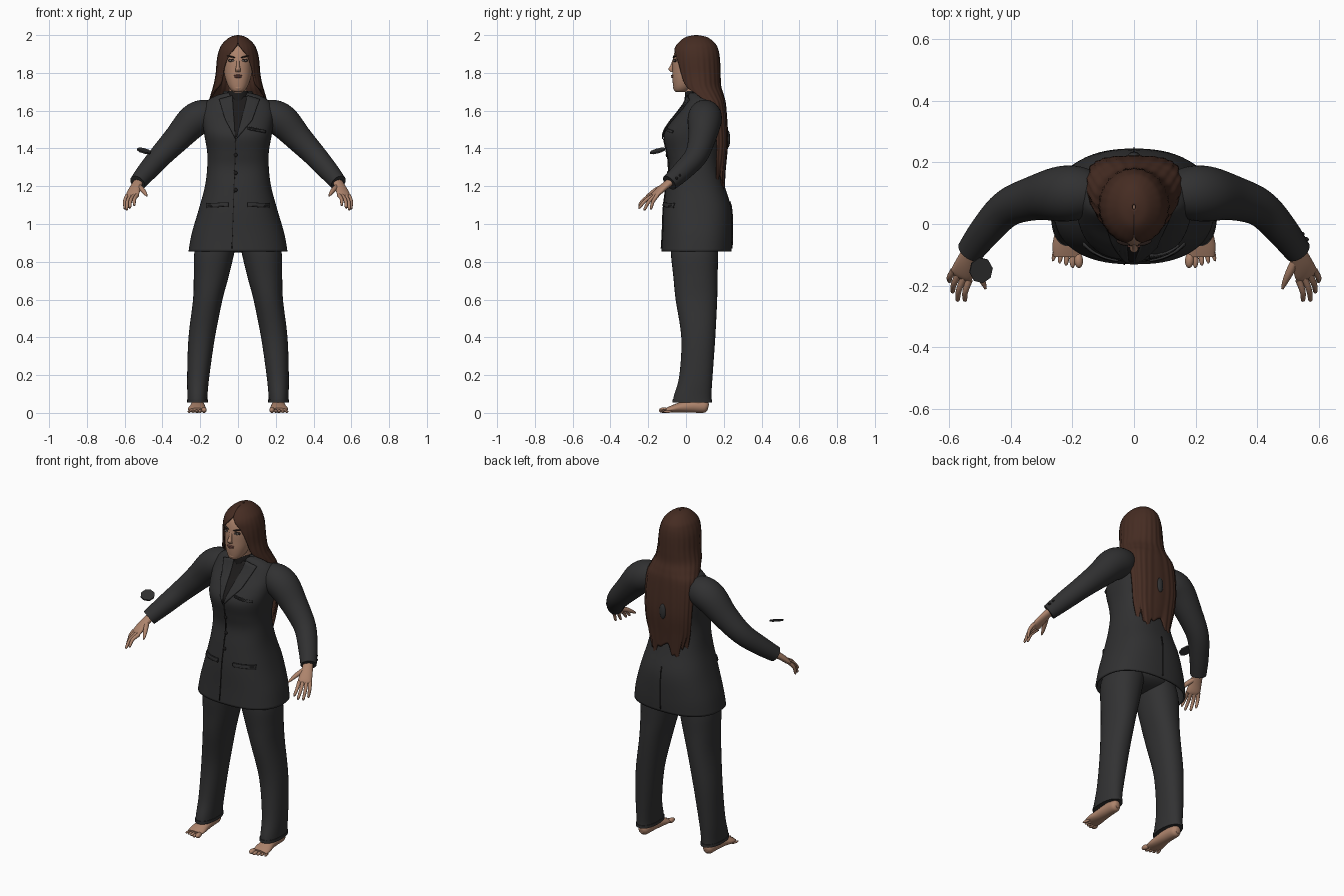
import bpy, bmesh, math
from mathutils import Vector, Matrix, Euler

if "Cube" in bpy.data.objects:
    bpy.data.objects.remove(bpy.data.objects["Cube"])

X, Z = Vector((1, 0, 0)), Vector((0, 0, 1))
made = []


def material(name, r, g, b):
    m = bpy.data.materials.new(name)
    m.use_nodes = True
    m.diffuse_color = (r, g, b, 1)
    m.node_tree.nodes["Principled BSDF"].inputs["Base Color"].default_value = (r, g, b, 1)
    return m


jacket_cloth = material("charcoal jacket", .03, .03, .031)
trouser_cloth = material("charcoal trousers", .032, .032, .033)
black = material("black shirt", .012, .011, .011)
brown = material("brown hair", .06, .025, .016)
skin = material("skin", .42, .23, .15)
lip = material("lip", .2, .08, .065)
white = material("eye white", .55, .5, .45)
dark = material("dark brow", .02, .012, .01)


def finish(name, bm, mat, thick=0, offset=-1):
    bmesh.ops.recalc_face_normals(bm, faces=bm.faces)
    me = bpy.data.meshes.new(name)
    bm.to_mesh(me)
    bm.free()
    ob = bpy.data.objects.new(name, me)
    bpy.context.collection.objects.link(ob)
    me.materials.append(mat)
    if thick:
        mod = ob.modifiers.new("thickness", "SOLIDIFY")
        mod.thickness, mod.offset = thick, offset
    made.append(ob)
    return ob


def smooth_rows(rows, steps=5):
    """Catmull-Rom interpolation of every value in the rows."""
    out = []
    for i in range(len(rows) - 1):
        p = [rows[max(0, min(len(rows) - 1, i + k))] for k in (-1, 0, 1, 2)]
        for j in range(steps):
            t = j / steps
            out.append([b + .5 * t * (c - a + t * (2*a - 5*b + 4*c - d + t * (3*(b - c) + d - a)))
                        for a, b, c, d in zip(*p)])
    return out + [list(rows[-1])]


def power(v, n):
    return math.copysign(abs(v) ** (2 / n), v)


def grid_faces(bm, rings, closed):
    for r0, r1 in zip(rings, rings[1:]):
        n = len(r0)
        for i in range(n if closed else n - 1):
            bm.faces.new((r0[i], r0[(i + 1) % n], r1[(i + 1) % n], r1[i]))


def loft(name, rows, mat, axis=None, ref=X, n=2, seg=32, cap=True, thick=0, steps=5):
    """Skin of elliptical rings (x, y, z, radius, radius) along a path."""
    rows = smooth_rows(rows, steps)
    pts = [Vector(r[:3]) for r in rows]
    bm, rings = bmesh.new(), []
    for i, r in enumerate(rows):
        t = axis or (pts[min(i + 1, len(pts) - 1)] - pts[max(i - 1, 0)]).normalized()
        a = (ref - t * ref.dot(t)).normalized()
        b = t.cross(a)
        ang = [2 * math.pi * k / seg for k in range(seg)]
        rings.append([bm.verts.new(pts[i] + a * r[3] * power(math.cos(q), n)
                                   + b * r[4] * power(math.sin(q), n)) for q in ang])
    grid_faces(bm, rings, True)
    if cap:
        bm.faces.new(rings[0])
        bm.faces.new(rings[-1])
    return finish(name, bm, mat, thick)


def ball(name, loc, size, mat, rot=(0, 0, 0)):
    bm = bmesh.new()
    bmesh.ops.create_uvsphere(bm, u_segments=20, v_segments=12, radius=1)
    bm.transform(Matrix.LocRotScale(Vector(loc), Euler(rot), Vector(size)))
    return finish(name, bm, mat)


# Jacket body: (x, y, z, half width, half depth)
torso = [(0, .055, .855, .262, .186), (0, .06, .95, .245, .185), (0, .06, 1.08, .207, .18),
         (0, .05, 1.2, .175, .155), (0, .045, 1.3, .163, .135), (0, .04, 1.38, .163, .142),
         (0, .04, 1.47, .178, .157), (0, .058, 1.54, .188, .138), (0, .08, 1.6, .19, .112),
         (0, .085, 1.65, .165, .085), (0, .08, 1.68, .115, .07), (0, .07, 1.695, .062, .058)]
loft("jacket_body", torso, jacket_cloth, axis=Z, n=2.4, seg=64, cap=False, thick=.01)
dense = smooth_rows(torso, 12)


def surface(x, z, side):
    """Depth of the jacket surface at x, z (side -1 front, 1 back)."""
    r = min(dense, key=lambda q: abs(q[2] - z))
    k = min(abs(x) / r[3], .999)
    return r[1] + side * r[4] * (1 - k ** 2.4) ** (1 / 2.4)


def patch(name, corners, mat, side=-1, lift=.004, n=10):
    """Thin cloth plate with four x, z corners laid on the jacket."""
    c = [Vector(p) for p in corners]
    bm, rings = bmesh.new(), []
    for j in range(n + 1):
        lo, hi = c[0].lerp(c[3], j / n), c[1].lerp(c[2], j / n)
        row = [lo.lerp(hi, i / n) for i in range(n + 1)]
        rings.append([bm.verts.new((p.x, surface(p.x, p.y, side) + side * lift, p.y)) for p in row])
    grid_faces(bm, rings, False)
    return finish(name, bm, mat, .007, 0)


# Jacket details
patch("shirt_front", [(-.03, 1.675), (.055, 1.675), (-.005, 1.46), (-.015, 1.46)], black)
patch("left_lapel", [(.05, 1.68), (.115, 1.66), (.075, 1.55), (-.008, 1.45)], jacket_cloth, lift=.007)
patch("right_lapel", [(-.03, 1.68), (-.1, 1.66), (-.07, 1.56), (-.014, 1.45)], jacket_cloth, lift=.007)
patch("front_seam", [(-.014, 1.45), (-.01, 1.45), (-.03, .87), (-.034, .87)], black, lift=.001)
patch("back_vent", [(-.002, 1.12), (.002, 1.12), (.002, .87), (-.002, .87)], black, side=1, lift=.001)
patch("breast_pocket", [(.05, 1.515), (.145, 1.495), (.145, 1.482), (.05, 1.502)], jacket_cloth, lift=.006)
for s, label in ((1, "left"), (-1, "right")):
    patch(label + "_pocket_flap", [(s*.05, 1.115), (s*.165, 1.11), (s*.165, 1.09), (s*.05, 1.095)],
          jacket_cloth, lift=.005)
    patch(label + "_pocket_seam", [(s*.05, 1.095), (s*.165, 1.09), (s*.165, 1.086), (s*.05, 1.091)],
          black, lift=.002)
for z in (1.365, 1.27, 1.18):
    ball("jacket_button", (-.012, surface(0, z, -1) - .003, z), (.01, .005, .01), black)
ball("back_clip", (0, .222, 1.45), (.02, .012, .045), jacket_cloth)
loft("shirt_collar", [(0, .055, 1.65, .062, .062), (0, .05, 1.69, .056, .056), (0, .05, 1.705, .053, .053)],
     black, axis=Z, cap=False, thick=.006)
loft("jacket_collar", [(0, .085, 1.65, .11, .08), (0, .085, 1.685, .085, .068), (0, .085, 1.705, .073, .062)],
     jacket_cloth, axis=Z, cap=False, thick=.006)

# Arms, hands, legs and feet on both sides
for s, label in ((1, "left"), (-1, "right")):
    def side(rows):
        return [(s * r[0],) + tuple(r[1:]) for r in rows]

    loft(label + "_sleeve", side([(.11, .095, 1.585, .06, .06), (.17, .1, 1.575, .085, .085),
         (.235, .098, 1.545, .09, .088), (.32, .085, 1.455, .073, .073), (.41, .052, 1.36, .061, .061),
         (.48, -.02, 1.28, .053, .053), (.532, -.088, 1.218, .044, .044)]), jacket_cloth, ref=Vector((0, 1, 0)))
    across = Vector((s * .86, .5, 0))
    loft(label + "_hand", side([(.522, -.072, 1.232, .026, .021), (.545, -.125, 1.19, .033, .018),
         (.558, -.16, 1.158, .038, .015), (.563, -.172, 1.145, .033, .009)]), skin, ref=across, seg=20)
    tips = [(.55, -.25, 1.1), (.574, -.25, 1.085), (.59, -.222, 1.075), (.6, -.187, 1.08)]
    for i, tip in enumerate(tips):
        k = (i - 1.5) * .02
        base = Vector((.56 + .86 * k, -.166 + .5 * k, 1.152))
        mid = base.lerp(Vector(tip), .5) + Vector((.006, -.004, .006))
        loft(label + "_finger", side([(*base, .011, .011), (*mid, .0095, .0095),
             (*base.lerp(Vector(tip), .94), .007, .007), (*tip, .003, .003)]), skin, ref=across, seg=12)
    loft(label + "_thumb", side([(.528, -.11, 1.203, .014, .014), (.505, -.158, 1.18, .013, .013),
         (.49, -.19, 1.16, .009, .009), (.482, -.21, 1.148, .004, .004)]), skin, ref=across, seg=12)

    loft(label + "_trouser_leg", side([(.1, .045, .95, .1, .12), (.125, .045, .85, .106, .125),
         (.142, .05, .72, .092, .117), (.16, .055, .6, .078, .11), (.192, .065, .4, .07, .09),
         (.21, .053, .2, .059, .088), (.215, .035, .09, .053, .099), (.215, .033, .055, .053, .103)]),
         trouser_cloth, axis=Z, n=2.2)
    loft(label + "_trouser_hem", side([(.215, .033, .072, .055, .105), (.215, .033, .055, .055, .105)]),
         trouser_cloth, axis=Z, n=2.2)
    loft(label + "_foot", side([(.215, .118, .03, .014, .016), (.215, .1, .033, .03, .032),
         (.214, .04, .036, .036, .035), (.214, -.02, .03, .041, .029), (.217, -.07, .021, .048, .02),
         (.217, -.105, .014, .044, .012)]), skin)
    loft(label + "_ankle", side([(.215, .06, .025, .032, .045), (.215, .06, .14, .03, .038)]), skin, axis=Z)
    for i in range(5):
        r = .0145 if i == 0 else .0105 - .0008 * i
        ball(label + "_toe", (s * (.18 + .0195 * i), -.118 + .007 * max(0, i - 1), r), (r, .025, r), skin,
             (0, 0, s * .08 * (i - 1)))
ball("trouser_seat", (0, .05, .91), (.2, .13, .062), trouser_cloth)
for k in range(2):
    ball("cuff_button", (.557 - .014 * k, -.05 + .017 * k, 1.243 + .015 * k), (.011, .008, .007), black)

# Floating cloth plate
bm = bmesh.new()
bmesh.ops.create_cone(bm, cap_ends=True, segments=8, radius1=.041, radius2=.041, depth=.008)
bm.transform(Matrix.LocRotScale(Vector((-.497, -.15, 1.387)), Euler((.3, .2, .2)), Vector((.95, 1.05, 1))))
finish("loose_cloth_plate", bm, jacket_cloth)

# Head and neck
loft("neck", [(0, .055, 1.6, .056, .056), (0, .045, 1.69, .047, .05), (0, .04, 1.77, .05, .055)], skin, axis=Z)
loft("head", [(0, -.032, 1.698, .016, .018), (0, -.025, 1.706, .034, .037), (0, -.012, 1.73, .052, .056),
     (0, .005, 1.77, .067, .077), (0, .02, 1.81, .075, .092), (0, .034, 1.865, .08, .104),
     (0, .045, 1.92, .079, .102), (0, .05, 1.955, .062, .08), (0, .052, 1.975, .03, .04)], skin, axis=Z, n=2.15)
loft("nose", [(0, -.062, 1.872, .008, .008), (0, -.073, 1.838, .009, .01), (0, -.08, 1.82, .013, .013),
     (0, -.074, 1.806, .013, .009)], skin, axis=Z, seg=16)
ball("upper_lip", (0, -.07, 1.786, ), (.022, .009, .005), lip)
ball("lower_lip", (0, -.07, 1.778), (.019, .0095, .006), lip)
ball("chin", (0, -.052, 1.722), (.024, .016, .016), skin)
for s, label in ((1, "left"), (-1, "right")):
    ball(label + "_eye_shadow", (s * .034, -.058, 1.866), (.021, .0075, .009), dark, (0, 0, s * .3))
    ball(label + "_eye", (s * .034, -.062, 1.865), (.014, .0065, .005), white, (0, 0, s * .3))
    ball(label + "_iris", (s * .033, -.066, 1.866), (.005, .004, .005), dark)
    ball(label + "_brow", (s * .036, -.061, 1.886), (.023, .008, .004), dark, (0, -s * .22, s * .3))

# Hair: (z, centre y, half width, half depth, half sweep in degrees, squareness)
hair = [(2.0, .055, .006, .008, 180, 2), (1.988, .055, .045, .06, 180, 2), (1.955, .055, .082, .1, 178, 2),
        (1.925, .053, .098, .117, 166, 2), (1.89, .055, .108, .122, 152, 2), (1.85, .057, .113, .123, 143, 2),
        (1.79, .062, .118, .12, 135, 2), (1.73, .07, .13, .115, 128, 2), (1.68, .095, .145, .105, 105, 2.2),
        (1.62, .12, .157, .092, 86, 2.6), (1.45, .132, .155, .09, 80, 3), (1.32, .13, .142, .083, 78, 3),
        (1.21, .13, .115, .076, 76, 3)]
bm, rings = bmesh.new(), []
for z, cy, rx, ry, sweep, n in smooth_rows(hair):
    ring, tail = [], max(0, min(1, (1.34 - z) / .12))
    for i in range(81):
        t = math.radians(min(sweep, 180)) * (i / 40 - 1)
        w = 1 + .013 * math.cos(24 * t) * min(1, (2 - z) * 6)
        drop = tail * (.035 * -math.cos(6 * t) + .015 * math.sin(17 * t))
        ring.append(bm.verts.new((rx * w * power(math.sin(t), n), cy + ry * w * power(math.cos(t), n), z - drop)))
    rings.append(ring)
grid_faces(bm, rings, False)
finish("long_hair", bm, brown, .01)

# Smooth shading with kept edges
bpy.ops.object.select_all(action="DESELECT")
for ob in made:
    ob.select_set(True)
bpy.context.view_layer.objects.active = made[0]
bpy.ops.object.shade_smooth_by_angle(angle=math.radians(40))
